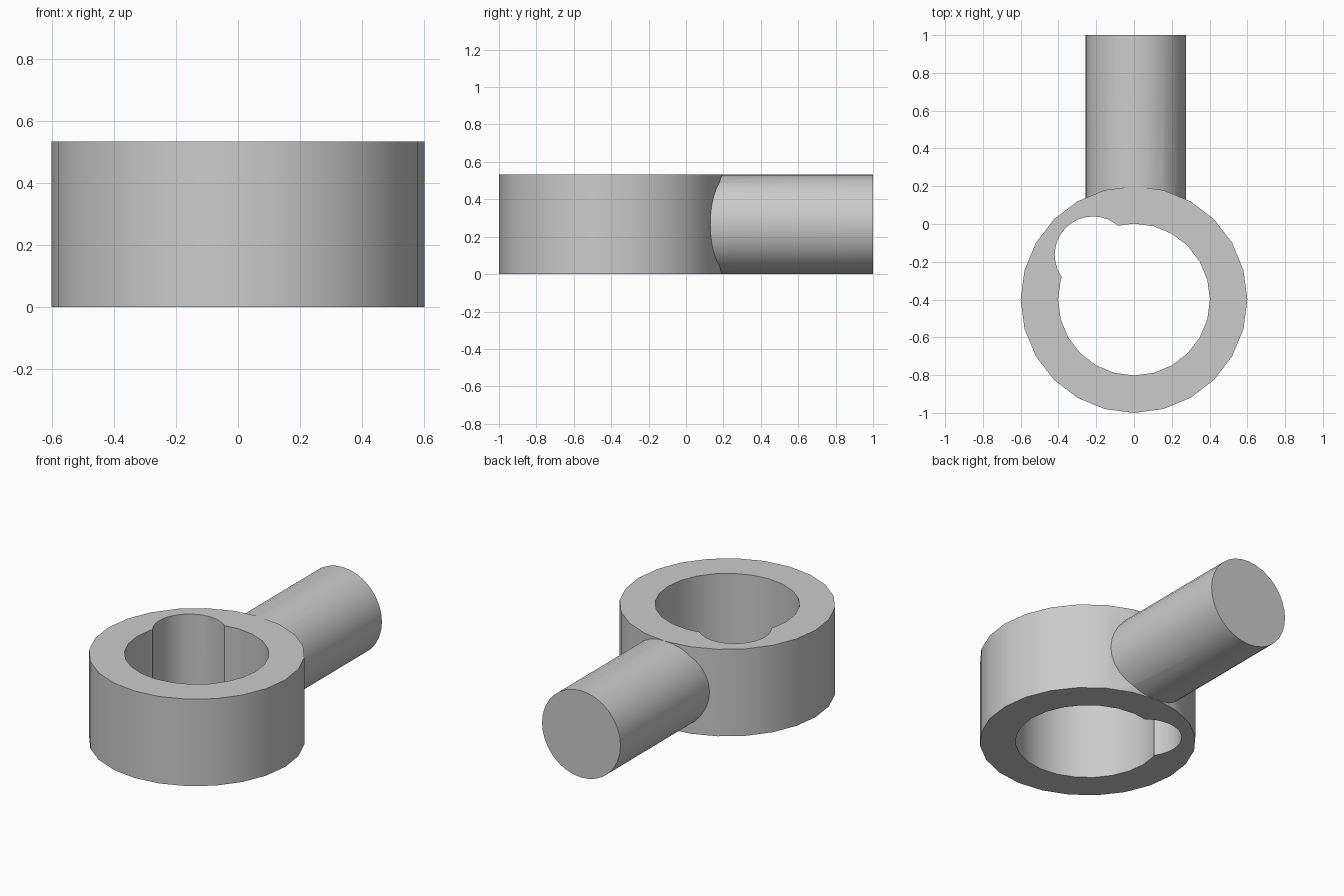
import bpy
import math

cube = bpy.data.objects.get("Cube")
if cube:
    bpy.data.objects.remove(cube, do_unlink=True)

HEIGHT = 0.533
MID = HEIGHT / 2

grey = bpy.data.materials.new("plain grey")
grey.use_nodes = True
colour = (0.6, 0.6, 0.6, 1)
grey.diffuse_color = colour
grey.node_tree.nodes["Principled BSDF"].inputs["Base Color"].default_value = colour


def cylinder(name, radius, depth, location, sides, tilt=0):
    bpy.ops.mesh.primitive_cylinder_add(vertices=sides, radius=radius, depth=depth,
                                        location=location, rotation=(tilt, 0, 0))
    obj = bpy.context.object
    obj.name = obj.data.name = name
    obj.data.materials.append(grey)
    return obj


def combine(target, other, operation):
    mod = target.modifiers.new(operation.title(), 'BOOLEAN')
    mod.operation = operation
    mod.solver = 'EXACT'
    mod.object = other
    bpy.context.view_layer.objects.active = target
    bpy.ops.object.modifier_apply(modifier=mod.name)
    bpy.data.objects.remove(other, do_unlink=True)


# Ring with its bore and the side notch in the bore
body = cylinder("ring_with_shaft", 0.6, HEIGHT, (0, -0.4, MID), 24)
bore = cylinder("bore_cutter", 0.402, 1, (0, -0.4, MID), 24)
combine(body, bore, 'DIFFERENCE')
notch = cylinder("notch_cutter", 0.203, 1, (-0.217, -0.163, MID), 32)
combine(body, notch, 'DIFFERENCE')

# Round shaft reaching back from the ring wall
start, end = 0.07, 1.0
shaft = cylinder("shaft", MID - 0.0005, end - start,
                 (0.01, (start + end) / 2, MID), 32, math.pi / 2)
combine(body, shaft, 'UNION')

# Smooth walls with crisp rims
bpy.ops.object.select_all(action='DESELECT')
body.select_set(True)
bpy.context.view_layer.objects.active = body
bpy.ops.object.shade_smooth_by_angle(angle=math.radians(30))
